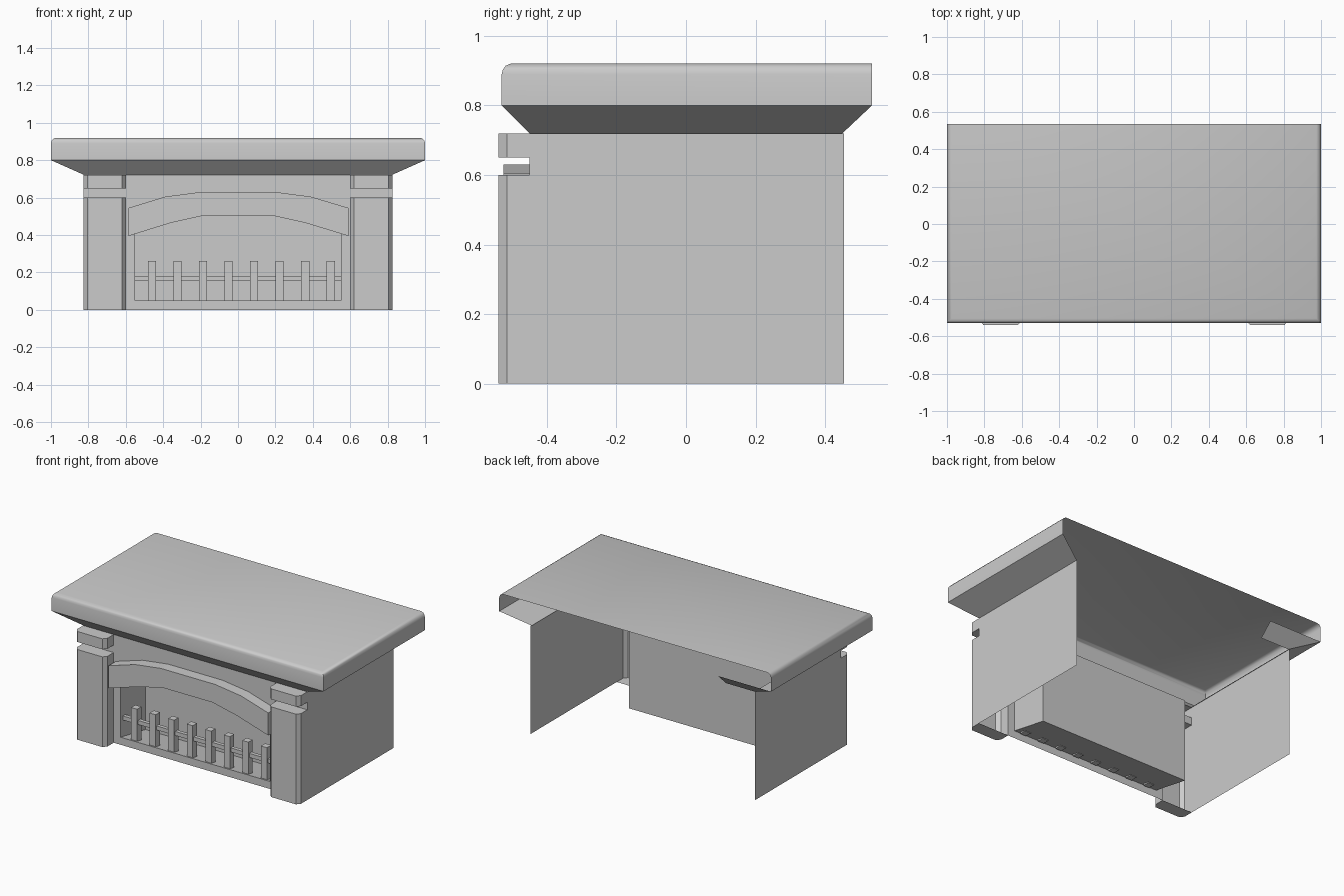
import bpy, bmesh

if "Cube" in bpy.data.objects:
    bpy.data.objects.remove(bpy.data.objects["Cube"])


def make(name, build, mirror=False):
    """Create an object whose mesh is filled by build(bm)."""
    bm = bmesh.new()
    build(bm)
    bmesh.ops.remove_doubles(bm, verts=bm.verts, dist=1e-5)
    me = bpy.data.meshes.new(name)
    bm.to_mesh(me)
    bm.free()
    ob = bpy.data.objects.new(name, me)
    bpy.context.collection.objects.link(ob)
    if mirror:
        ob.modifiers.new("Mirror", 'MIRROR')
    return ob


def face(bm, pts):
    return bm.faces.new([bm.verts.new(p) for p in pts])


def loft(bm, loops, closed=True, cap_end=False, cap_start=False):
    """Skin consecutive point loops with quads."""
    rows = [[bm.verts.new(p) for p in lp] for lp in loops]
    n = len(rows[0])
    for a, b in zip(rows, rows[1:]):
        for i in range(n if closed else n - 1):
            j = (i + 1) % n
            bm.faces.new((a[i], a[j], b[j], b[i]))
    if cap_end:
        bm.faces.new(rows[-1])
    if cap_start:
        bm.faces.new(rows[0][::-1])


# Mantel shelf: hollow shell, open underneath and at the back
def mantel(bm):
    levels = [(.18, .08, .45, .72), (0, 0, .535, .80), (0, 0, .535, .89),
              (.003, .003, .535, .903), (.011, .011, .535, .914), (.025, .025, .535, .92)]
    loops = []
    for ix, iy, yb, z in levels:
        x, yf = 1 - ix, -.53 + iy
        loops.append([(-x, yb, z), (-x, yf, z), (x, yf, z), (x, yb, z)])
    loft(bm, loops, closed=False, cap_end=True)
    # short return of the sloped underside at the back corner
    face(bm, [(-.61, .45, .72), (-.82, .45, .72), (-1, .535, .80), (-.61, .535, .80)])


shelf = make("mantel_shelf", mantel)
bpy.context.view_layer.objects.active = shelf
shelf.select_set(True)
bpy.ops.object.shade_smooth_by_angle(angle=0.6)


# Chamfered pillars, open behind, split by a recessed groove
PLAN = [(.60, -.45), (.60, -.515), (.62, -.54), (.805, -.54), (.825, -.515), (.825, -.45)]


def pillar(bm):
    for z0, z1 in ((0, .60), (.65, .72)):
        loft(bm, [[(x, y, z) for x, y in PLAN] for z in (z0, z1)],
             closed=False, cap_end=True, cap_start=True)
    face(bm, [(.60, -.45, .60), (.825, -.45, .60), (.825, -.45, .65), (.60, -.45, .65)])


make("pillars", pillar, mirror=True)

# Side walls
make("side_walls", lambda bm: face(bm, [
    (.825, -.45, 0), (.825, .455, 0), (.825, .455, .72), (.825, -.45, .72)]), mirror=True)


# Front wall with the firebox recess
def rect(w, y, z0, z1):
    return [(-w, y, z0), (w, y, z0), (w, y, z1), (-w, y, z1)]


make("front_wall_and_firebox", lambda bm: loft(bm, [
    rect(.60, -.45, 0, .72), rect(.55, -.45, .05, .55), rect(.55, -.185, 0, .55)], cap_end=True))


# Arch hood over the opening
def arch(bm):
    low = [(-.585, .395), (-.36, .465), (-.18, .505), (.18, .505), (.36, .465), (.59, .395)]
    top = [(.59, .545), (.39, .605), (.20, .63), (-.20, .63), (-.39, .605), (-.585, .545)]
    prof = low + top
    loft(bm, [[(x, y, z) for x, z in prof] for y in (-.45, -.525)], cap_end=True, cap_start=True)
    bmesh.ops.recalc_face_normals(bm, faces=bm.faces)


make("arch_hood", arch)


# Fire grate: eight uprights and a cross rail
def box(bm, x0, x1, y0, y1, z0, z1):
    lo = [(x0, y0), (x1, y0), (x1, y1), (x0, y1)]
    loft(bm, [[(x, y, z) for x, y in lo] for z in (z0, z1)], cap_end=True, cap_start=True)


def grate(bm):
    for i in range(8):
        x = -.46 + i * .1365
        box(bm, x - .022, x + .022, -.435, -.39, .035, .26)
    box(bm, -.55, .55, -.425, -.40, .155, .182)


make("fire_grate", grate)
